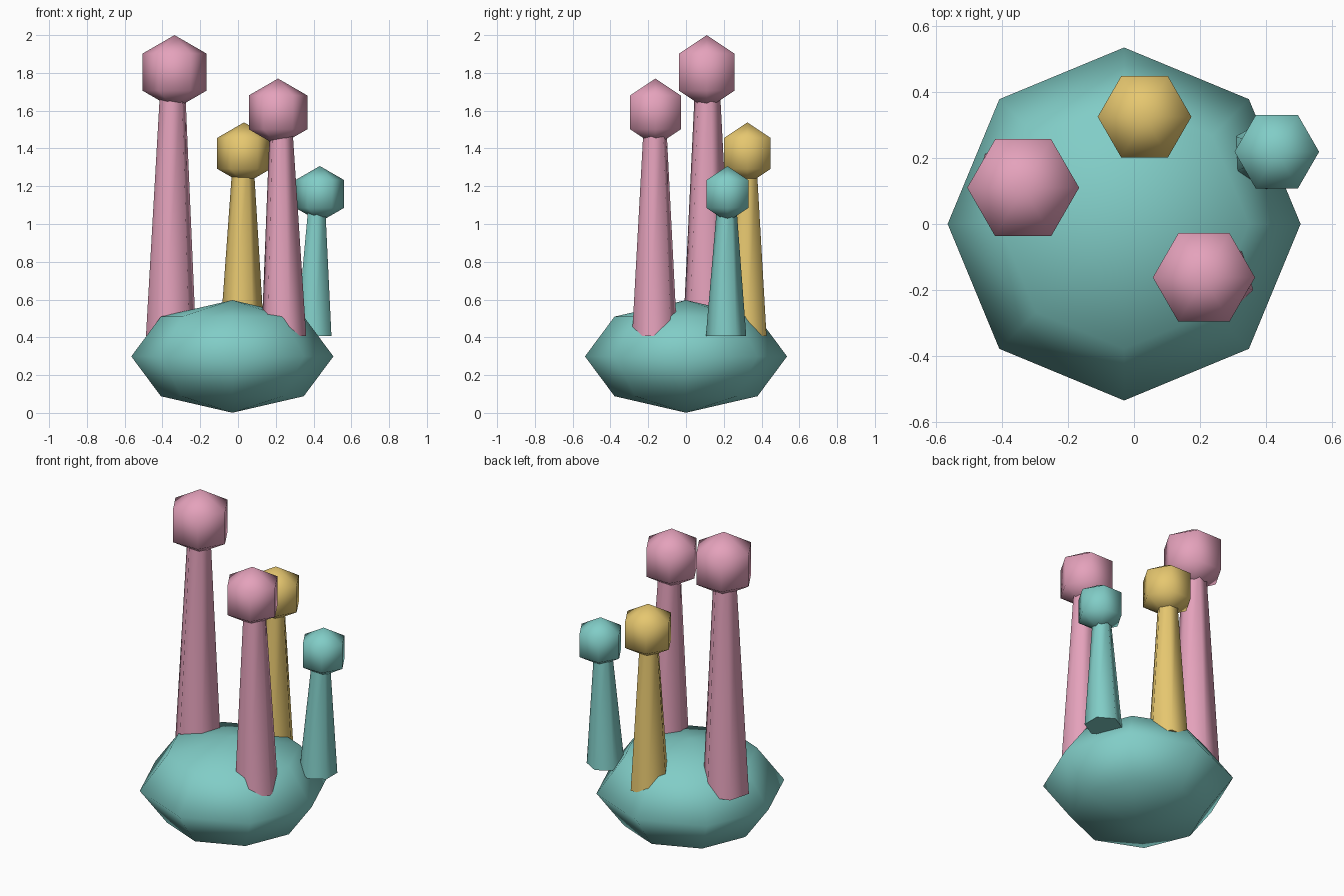
import bpy, bmesh
from math import sin, cos, pi, radians

if "Cube" in bpy.data.objects:
    bpy.data.objects.remove(bpy.data.objects["Cube"])


def paint(name, rgb):
    m = bpy.data.materials.new(name)
    m.diffuse_color = (*rgb, 1)
    m.use_nodes = True
    m.node_tree.nodes["Principled BSDF"].inputs["Base Color"].default_value = m.diffuse_color
    return m


TEAL = paint("teal", (0.22, 0.61, 0.57))
PINK = paint("pink", (0.78, 0.36, 0.50))
GOLD = paint("gold", (0.79, 0.57, 0.16))


def lathe(name, sides, rings, mat, phase=0.0, angle=180):
    """Stack rings given as (x, y, z, radius); radius 0 makes a pole, open ends get caps."""
    bm = bmesh.new()
    loops = []
    for x, y, z, r in rings:
        n = sides if r else 1
        loops.append([bm.verts.new((x + r * cos(phase + 2 * pi * i / sides),
                                    y + r * sin(phase + 2 * pi * i / sides), z))
                      for i in range(n)])
    for a, b in zip(loops, loops[1:]):
        for i in range(sides):
            j = (i + 1) % sides
            quad = [a[i % len(a)], a[j % len(a)], b[j % len(b)], b[i % len(b)]]
            bm.faces.new(list(dict.fromkeys(quad)))
    for end in (loops[0], loops[-1]):
        if len(end) > 1:
            bm.faces.new(end)
    bmesh.ops.recalc_face_normals(bm, faces=bm.faces)
    me = bpy.data.meshes.new(name)
    bm.to_mesh(me)
    bm.free()
    me.materials.append(mat)
    ob = bpy.data.objects.new(name, me)
    bpy.context.collection.objects.link(ob)
    bpy.ops.object.select_all(action='DESELECT')
    ob.select_set(True)
    bpy.context.view_layer.objects.active = ob
    bpy.ops.object.shade_smooth_by_angle(angle=radians(angle))
    return ob


def ball(name, x, y, z, rx, rz, sides, bands, mat):
    rings = []
    for k in range(bands + 1):
        t = pi * k / bands
        r = 0 if k in (0, bands) else rx * sin(t)
        rings.append((x, y, z - rz * cos(t), r))
    return lathe(name, sides, rings, mat)


# Squashed body
ball("body", -0.03, 0, 0.299, 0.535, 0.298, 8, 4, TEAL)

# Stalks with round tips: foot x/y, foot radius, turn, tip centre, tip radius, colour
STALKS = [
    ((-0.355, 0.116), 0.137, 15, (-0.336, 0.110, 1.804), 0.196, PINK),
    ((0.243, -0.166), 0.123, -16, (0.212, -0.162, 1.591), 0.179, PINK),
    ((0.022, 0.325), 0.117, 0, (0.032, 0.325, 1.374), 0.164, GOLD),
    ((0.402, 0.212), 0.107, 30, (0.433, 0.219, 1.159), 0.148, TEAL),
]
for n, ((fx, fy), fr, turn, (tx, ty, tz), tr, mat) in enumerate(STALKS, 1):
    ux, uy = (fx + tx) / 2, (fy + ty) / 2
    lathe(f"stalk_{n}", 6, [(fx, fy, 0.407, fr), (ux, uy, tz - 0.05, tr * 0.34)],
          mat, radians(turn), 75)
    ball(f"stalk_tip_{n}", tx, ty, tz, tr, tr, 6, 3, mat)
